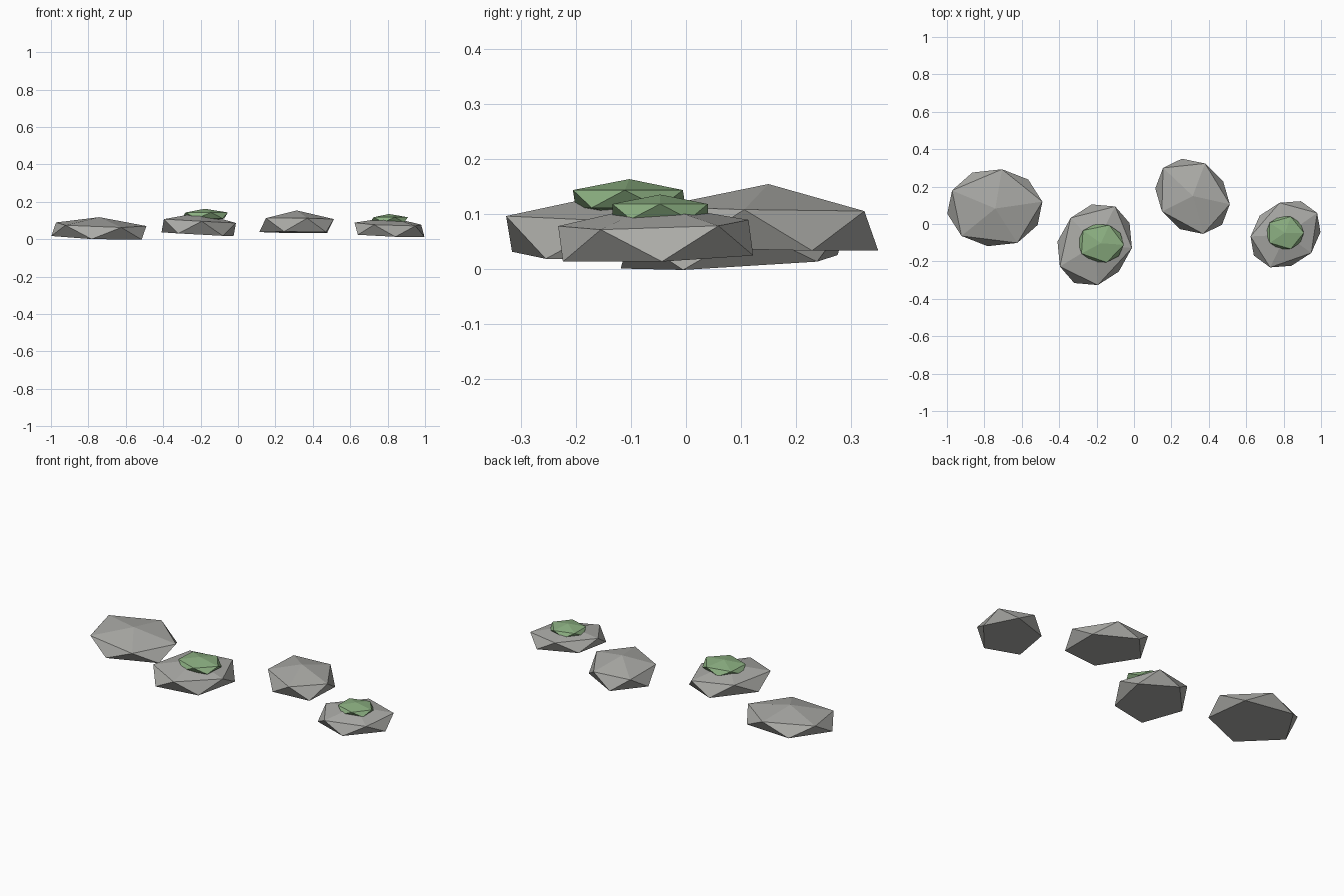
import bpy, bmesh
from mathutils import Matrix

if "Cube" in bpy.data.objects:
    bpy.data.objects.remove(bpy.data.objects["Cube"])

RING = 0.8944  # radius of the five-sided rings of a unit icosahedron


def material(name, rgb):
    m = bpy.data.materials.new(name)
    m.diffuse_color = (*rgb, 1)
    m.use_nodes = True
    m.node_tree.nodes["Principled BSDF"].inputs["Base Color"].default_value = m.diffuse_color
    return m


grey = material("stone_grey", (0.40, 0.40, 0.38))
green = material("moss_green", (0.26, 0.43, 0.22))


def pebble(name, mat, centre, a, b, height, slope=(0, 0), flat_base=True):
    """Squashed, tilted icosahedron; a and b are the ring axes seen from above."""
    bm = bmesh.new()
    bmesh.ops.create_icosphere(bm, subdivisions=1, radius=1)
    if flat_base:  # cut off the bottom point so the stone sits flat
        pole = min(bm.verts, key=lambda v: v.co.z)
        bmesh.ops.dissolve_verts(bm, verts=[pole])
    mx, my = slope
    ax, ay, bx, by = (n / RING for n in (*a, *b))
    shape = Matrix(((ax, bx, -mx * height, centre[0]),
                    (ay, by, -my * height, centre[1]),
                    (mx * ax + my * ay, mx * bx + my * by, height, centre[2]),
                    (0, 0, 0, 1)))
    bm.transform(shape)
    bmesh.ops.recalc_face_normals(bm, faces=bm.faces)
    mesh = bpy.data.meshes.new(name)
    bm.to_mesh(mesh)
    bm.free()
    mesh.materials.append(mat)
    obj = bpy.data.objects.new(name, mesh)
    bpy.context.collection.objects.link(obj)


# Four stepping stones, left to right
pebble("stone_1", grey, (-0.744, 0.087, 0.044), (0.253, 0.034), (-0.043, 0.207), 0.074, (-0.033, 0.055))
pebble("stone_2", grey, (-0.210, -0.111, 0.062), (0.197, -0.017), (0.049, 0.221), 0.080, (-0.055, 0.005))
pebble("stone_3", grey, (0.313, 0.148, 0.073), (0.199, -0.043), (0.005, 0.198), 0.081, (-0.012, -0.020))
pebble("stone_4", grey, (0.810, -0.055, 0.051), (0.168, 0.115), (-0.089, 0.141), 0.067, (-0.043, 0.039))

# Moss cushions on the second and fourth stones
pebble("moss_1", green, (-0.177, -0.103, 0.127), (0.123, -0.008), (0.007, 0.105), 0.036, flat_base=False)
pebble("moss_2", green, (0.807, -0.047, 0.104), (0.101, 0.0), (0.0, 0.091), 0.031, flat_base=False)
